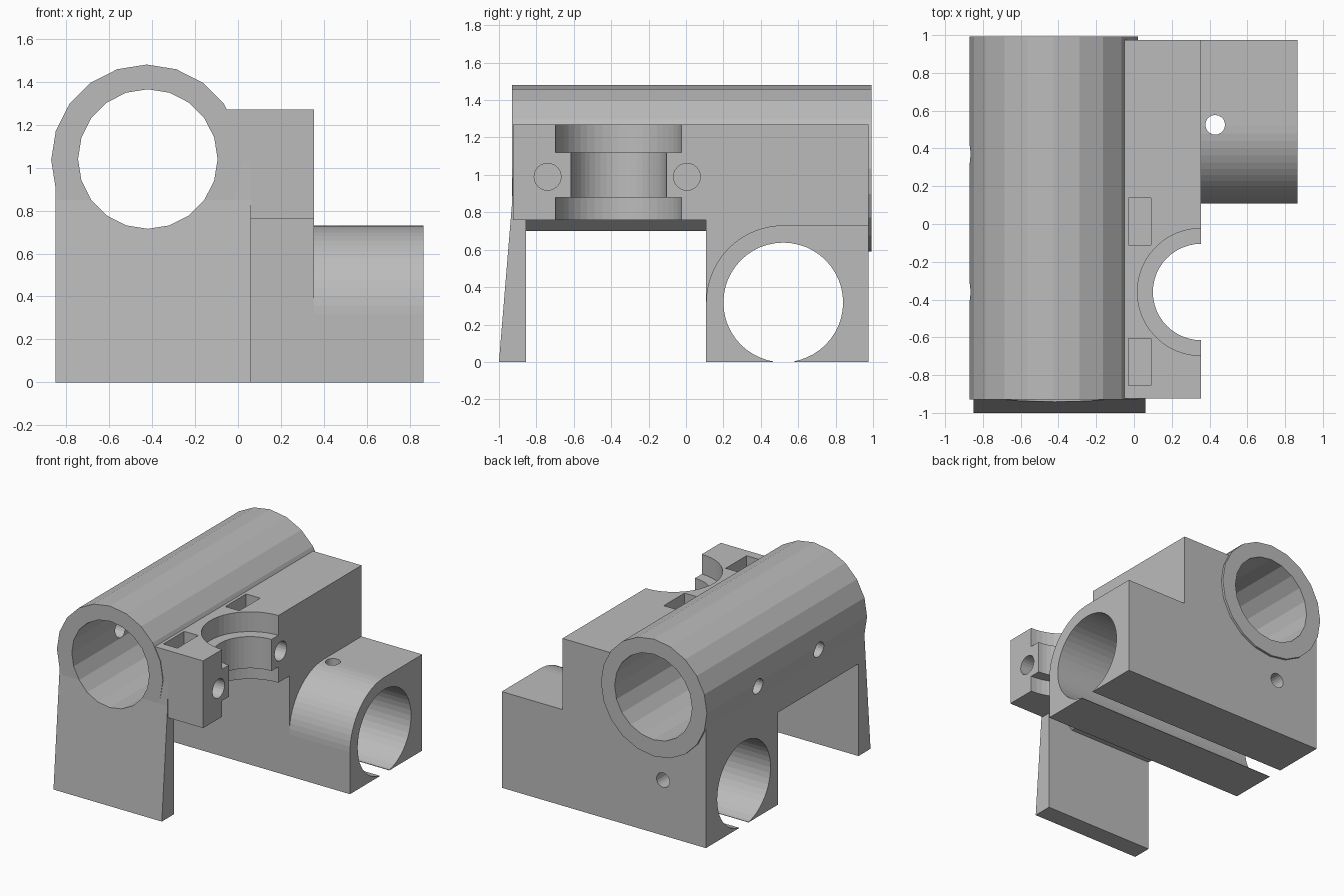
import bpy
import bmesh
from math import sin, cos, pi, radians
from mathutils import Vector

if "Cube" in bpy.data.objects:
    bpy.data.objects.remove(bpy.data.objects["Cube"], do_unlink=True)

grey = bpy.data.materials.new("plain_grey")
grey.use_nodes = True
grey.diffuse_color = (0.5, 0.5, 0.5, 1)
grey.node_tree.nodes["Principled BSDF"].inputs["Base Color"].default_value = (0.5, 0.5, 0.5, 1)


def prism(name, axis, profile, lo, hi):
    """Extrude a closed profile along an axis; the profile lists the other two coordinates in xyz order."""
    def place(a, b, t):
        return {"x": (t, a, b), "y": (a, t, b), "z": (a, b, t)}[axis]
    bm = bmesh.new()
    face = bm.faces.new([bm.verts.new(place(a, b, lo)) for a, b in profile])
    grown = bmesh.ops.extrude_face_region(bm, geom=[face])["geom"]
    shift = Vector(place(0, 0, hi - lo))
    bmesh.ops.translate(bm, vec=shift, verts=[g for g in grown if isinstance(g, bmesh.types.BMVert)])
    bmesh.ops.recalc_face_normals(bm, faces=bm.faces)
    mesh = bpy.data.meshes.new(name)
    bm.to_mesh(mesh)
    bm.free()
    mesh.materials.append(grey)
    obj = bpy.data.objects.new(name, mesh)
    bpy.context.collection.objects.link(obj)
    return obj


def arc(a, b, r, sides, start=0, sweep=360):
    steps = sides if sweep == 360 else sides + 1
    angles = [radians(start + sweep * i / sides) for i in range(steps)]
    return [(a + r * cos(t), b + r * sin(t)) for t in angles]


def rect(a0, a1, b0, b1):
    return [(a0, b0), (a1, b0), (a1, b1), (a0, b1)]


def combine(target, tool, operation):
    mod = target.modifiers.new(operation.lower(), "BOOLEAN")
    mod.operation = operation
    mod.solver = "EXACT"
    mod.object = tool
    bpy.context.view_layer.objects.active = target
    bpy.ops.object.modifier_apply(modifier=mod.name)
    bpy.data.objects.remove(tool, do_unlink=True)


TUBE = (-0.425, 1.035)
ROD = (0.52, 0.318)
CLAMP = (0.355, -0.36)

# Solid masses: flared lower frame, upper block, rear foot, rounded rod housing, main tube
body = prism("carriage_body", "x",
             [(-1, 0), (0.975, 0), (0.975, 1.03), (-0.925, 1.03), (-0.93, 0.85)], -0.85, 0.06)
housing = [(0.975, 0), (0.975, 0.73)] + arc(*ROD, 0.412, 16, 90, 90) + [(0.108, 0)]
for tool in (
    prism("upper_block", "y", rect(-0.3, 0.355, 0.76, 1.27), -0.925, 0.975),
    prism("rear_foot", "x", rect(0.108, 0.975, 0, 0.9), 0, 0.355),
    prism("rod_housing", "x", housing, 0.3, 0.865),
    prism("main_tube", "y", arc(*TUBE, 0.445, 20), -0.93, 0.992),
):
    combine(body, tool, "UNION")

# Bay between the front leg and the rear foot, stopping at the tube's flank
bay = [(-1, -0.1), (-1, 0.7), (-0.15, 0.7), (-0.08, 0.76), (1, 0.76), (1, -0.1)]
cuts = [
    prism("bay", "y", bay, -0.855, 0.108),
    prism("tube_bore", "y", arc(TUBE[0] + 0.005, 1.04, 0.325, 20), -1.2, 1.2),
    prism("rod_bore", "x", arc(*ROD, 0.32, 48), -1, 1),
    prism("rod_slot", "x", rect(0.465, 0.58, -0.1, 0.1), -1, 1),
    # Stepped half-round clamp recess
    prism("clamp_waist", "z", arc(*CLAMP, 0.255, 48), 0.7, 1.4),
    prism("clamp_top", "z", arc(*CLAMP, 0.337, 48), 1.12, 1.4),
    prism("clamp_bottom", "z", arc(*CLAMP, 0.337, 48), 0.7, 0.88),
    # Set-screw holes in the rod housing
    prism("top_screw_hole", "z", arc(0.43, 0.525, 0.052, 20), 0.4, 1),
    prism("rear_screw_hole", "y", arc(-0.49, 0.42, 0.055, 20), 0.7, 1.2),
]
# Blind bolt holes with nut pockets on either side of the clamp
for y in (-0.74, 0.005):
    cuts.append(prism("bolt_hole", "x", arc(y, 0.99, 0.072, 24), 0, 0.5))
for y in (-0.73, 0.013):
    cuts.append(prism("nut_pocket", "z", rect(-0.028, 0.09, y - 0.125, y + 0.125), 0.86, 1.4))
# Set-screw holes through the tube's outer wall
for y in (-0.36, 0.37):
    cuts.append(prism("side_screw_hole", "x", arc(y, 1, 0.058, 20), -1, -0.6))
for tool in cuts:
    combine(body, tool, "DIFFERENCE")
